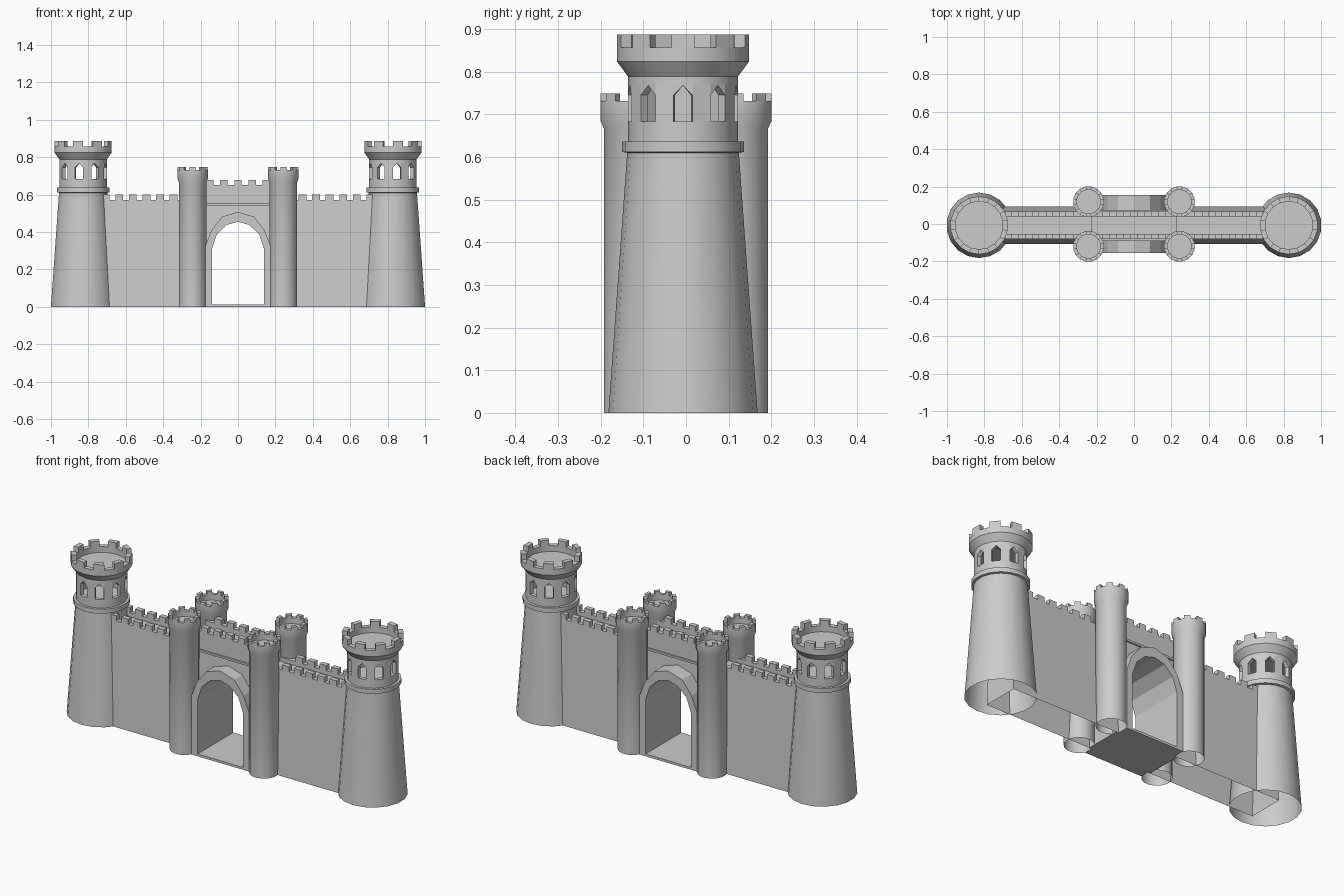
import bpy, bmesh, math
from mathutils import Vector

if "Cube" in bpy.data.objects:
    bpy.data.objects.remove(bpy.data.objects["Cube"])

YC = -0.007  # the wall line and big towers sit slightly forward


def finish(bm, name, smooth=False):
    bmesh.ops.remove_doubles(bm, verts=bm.verts, dist=1e-5)
    bmesh.ops.recalc_face_normals(bm, faces=bm.faces)
    me = bpy.data.meshes.new(name)
    bm.to_mesh(me)
    bm.free()
    ob = bpy.data.objects.new(name, me)
    bpy.context.collection.objects.link(ob)
    if smooth:
        me.shade_smooth()
        me.set_sharp_from_angle(angle=math.radians(28))
    return ob


def prism(bm, ring0, ring1, skip=()):
    """Join two matching outlines with sides and end caps."""
    a = [bm.verts.new(p) for p in ring0]
    b = [bm.verts.new(p) for p in ring1]
    n = len(a)
    bm.faces.new(a)
    bm.faces.new(b[::-1])
    for i in range(n):
        if i not in skip:
            j = (i + 1) % n
            bm.faces.new((a[i], b[i], b[j], a[j]))


def box(bm, x0, x1, y0, y1, z0, z1):
    sq = [(y0, z0), (y1, z0), (y1, z1), (y0, z1)]
    prism(bm, [(x0, *p) for p in sq], [(x1, *p) for p in sq])


def polar(r, k, sides, c, sx=1):
    a = 2 * math.pi * (k - 0.5) / sides   # a flat faces the +x side
    return Vector((c[0] + sx * r * math.cos(a), c[1] + r * math.sin(a), 0))


def lathe(bm, prof, sides, c, sx=1):
    rings = [[polar(r, k, sides, c, sx) + Vector((0, 0, z)) for k in range(sides)]
             for r, z in prof]
    for i in range(len(prof) - 1):
        for k in range(sides):
            j = (k + 1) % sides
            q = [rings[i][k], rings[i][j], rings[i + 1][j], rings[i + 1][k]]
            if prof[i][0] == 0:
                q.pop(1)
            elif prof[i + 1][0] == 0:
                q.pop(2)
            bm.faces.new([bm.verts.new(p) for p in q])


def panel(bm, k, sides, c, sx, r0, r1, outline):
    """Thick piece on one flat side; outline is (fraction across, z)."""
    rings = []
    for r in (r0, r1):
        p, q = polar(r, k, sides, c, sx), polar(r, k + 1, sides, c, sx)
        rings.append([p.lerp(q, u) + Vector((0, 0, z)) for u, z in outline])
    prism(bm, *rings)


def rect(z0, z1):
    return [(0, z0), (1, z0), (1, z1), (0, z1)]


# Corner towers: tapered base, window drum, flared crown with 9 merlons
def corner_tower(name, sx):
    c, n = (sx * 0.828, YC), 18
    bm = bmesh.new()
    lathe(bm, [(.175, 0), (.131, .61), (.143, .612), (.143, .637), (.129, .637),
               (.129, .683), (.108, .683), (.108, .65), (0, .65)], n, c, sx)
    finish(bm, name + "_base", True)
    bm = bmesh.new()
    for k in range(n):
        if k % 2:
            panel(bm, k, n, c, sx, .108, .129, rect(.683, .77))
        else:  # pointed window head
            panel(bm, k, n, c, sx, .108, .129, [(0, .745), (.5, .768), (.5, .77), (0, .77)])
            panel(bm, k, n, c, sx, .108, .129, [(1, .745), (.5, .768), (.5, .77), (1, .77)])
    finish(bm, name + "_windows")
    bm = bmesh.new()
    lathe(bm, [(0, .77), (.129, .77), (.129, .789), (.155, .824), (.155, .857),
               (.128, .857), (.128, .825), (0, .825)], n, c, sx)
    finish(bm, name + "_crown", True)
    bm = bmesh.new()
    for k in range(0, n, 2):
        panel(bm, k, n, c, sx, .128, .155, rect(.857, .887))
    finish(bm, name + "_merlons")


# Slim gate towers
def gate_tower(name, sx, sy):
    c, n = (sx * 0.243, sy * 0.119), 16
    bm = bmesh.new()
    lathe(bm, [(.075, 0), (.075, .667), (.083, .685), (.083, .732), (.064, .732),
               (.064, .70), (0, .70)], n, c, sx)
    finish(bm, name, True)
    bm = bmesh.new()
    for k in range(0, n, 2):
        panel(bm, k, n, c, sx, .064, .083, rect(.732, .749))
    finish(bm, name + "_merlons")


# Battered curtain wall with a sunken walkway, open underneath
def curtain_wall(name, sx):
    half = [(.10, 0), (.073, .572), (.046, .572), (.046, .55)]
    prof = [(-y + YC, z) for y, z in half] + [(y + YC, z) for y, z in half[::-1]]
    bm = bmesh.new()
    prism(bm, [(sx * .19, *p) for p in prof], [(sx * .83, *p) for p in prof],
          skip=(len(prof) - 1,))
    finish(bm, name)
    bm = bmesh.new()
    for i in range(6):
        x = .345 + .0725 * i
        for y in (-.0595 + YC, .0595 + YC):
            box(bm, sx * (x - .021), sx * (x + .021), y - .0135, y + .0135, .572, .60)
    finish(bm, name + "_merlons")


for side, sx in (("left", -1), ("right", 1)):
    corner_tower(side + "_corner_tower", sx)
    curtain_wall(side + "_curtain_wall", sx)
    for end, sy in (("front", -1), ("back", 1)):
        gate_tower(f"{end}_{side}_gate_tower", sx, sy)


# Gate arch: wall panel plus a deeper surround following the same curve
def mirrored(half):
    return half + [(-x, z) for x, z in half[::-1] if x > 0]


inner = mirrored([(.138, 0), (.138, .315), (.112, .39), (.06, .438), (0, .455)])
middle = mirrored([(.155, 0), (.155, .322), (.126, .40), (.072, .46), (0, .48)])
outer = mirrored([(.175, 0), (.175, .325), (.142, .41), (.085, .482), (0, .508)])


def arch(name, outline, hole, depth, yc):
    loop = outline + hole[::-1]
    bm = bmesh.new()
    prism(bm, [(x, yc - depth(z), z) for x, z in loop],
          [(x, yc + depth(z), z) for x, z in loop])
    finish(bm, name)


arch("gate_wall", [(.19, 0), (.19, .55), (-.19, .55), (-.19, 0)], middle,
     lambda z: .10 - .027 * z / .572, YC)
arch("gate_arch", outer, inner, lambda z: .155, 0)

bm = bmesh.new()
box(bm, -.172, .172, -.155, .155, 0, .013)
finish(bm, "gate_threshold")

# Raised parapet over the gate, with a thin ledge at its foot
half = [(.083, .543), (.083, .554), (.073, .554), (.073, .652), (.046, .652), (.046, .62)]
prof = [(-y + YC, z) for y, z in half] + [(y + YC, z) for y, z in half[::-1]]
bm = bmesh.new()
prism(bm, [(-.23, *p) for p in prof], [(.23, *p) for p in prof])
finish(bm, "gate_parapet")
bm = bmesh.new()
for i in range(-2, 3):
    for y in (-.0595 + YC, .0595 + YC):
        box(bm, i * .075 - .02, i * .075 + .02, y - .0135, y + .0135, .652, .679)
finish(bm, "gate_parapet_merlons")
